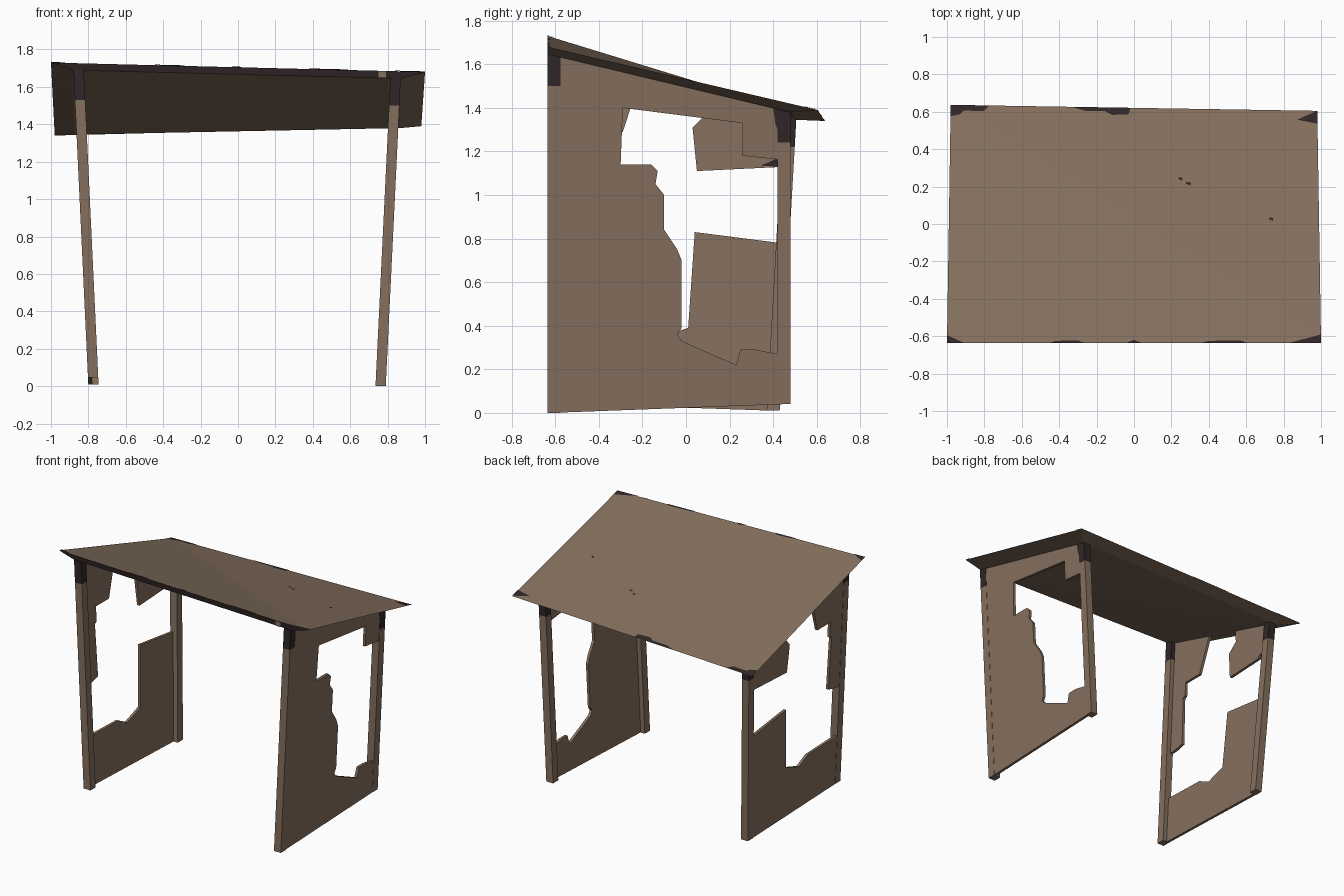
import bpy, bmesh
from mathutils import Vector


def material(name, rgb):
    m = bpy.data.materials.new(name)
    m.diffuse_color = (*rgb, 1)
    return m


WOOD = material("weathered_brown", (0.235, 0.162, 0.112))
DARK = material("dark_rot", (0.030, 0.019, 0.020))


def build(name, verts, faces, dark=(), solid=True):
    """Mesh object; face numbers listed in dark get the dark material."""
    bm = bmesh.new()
    vs = [bm.verts.new(v) for v in verts]
    for i, f in enumerate(faces):
        bm.faces.new([vs[k] for k in f]).material_index = int(i in dark)
    if solid:
        bmesh.ops.recalc_face_normals(bm, faces=bm.faces)
    me = bpy.data.meshes.new(name)
    bm.to_mesh(me)
    bm.free()
    me.materials.append(WOOD)
    me.materials.append(DARK)
    ob = bpy.data.objects.new(name, me)
    bpy.context.collection.objects.link(ob)
    return ob


def outer_x(side, z):
    """Outer face of the side frames, which lean outwards going up."""
    return 0.79 + 0.0485 * z if side > 0 else -(0.80 + 0.047 * z)


# Roof: warped top of two triangles, underside inset at the sides and back
FL, FR = Vector((-1, -0.635, 1.73)), Vector((1, -0.635, 1.68))
BL, BR = Vector((-0.98, 0.637, 1.34)), Vector((0.98, 0.605, 1.39))
under = [(-0.88, -0.63, 1.69), (0.87, -0.63, 1.645),
         (0.87, 0.48, 1.38), (-0.88, 0.51, 1.345)]
build("roof", [FL, FR, BR, BL] + under,
      [(0, 1, 3), (1, 2, 3), (4, 7, 5), (5, 7, 6),
       (0, 4, 5, 1), (1, 5, 6, 2), (2, 6, 7, 3), (3, 7, 4, 0)], dark=(4,))


def roof_point(x, y):
    """Point just above the roof top at plan position x, y."""
    u, v = (x + 1) / 2, (y + 0.635) / 1.255
    u, v = min(max(u, 0), 1), min(max(v, 0), 1)
    if u + v <= 1:
        p = FL + u * (FR - FL) + v * (BL - FL)
    else:
        p = BR + (1 - u) * (BL - BR) + (1 - v) * (FR - BR)
    return p + Vector((0, 0, 0.003))


# Dark worn patches along the roof edges and a few spots, counter-clockwise
patches = [
    [(-1, 0.56), (-0.95, 0.57), (-0.93, 0.59), (-0.82, 0.59), (-0.79, 0.62), (-1, 0.62)],
    [(-0.34, 0.62), (-0.27, 0.60), (-0.16, 0.60), (-0.12, 0.58), (-0.03, 0.585), (-0.02, 0.62)],
    [(0.89, 0.57), (1, 0.55), (1, 0.62), (0.92, 0.585)],
    [(-1, -0.635), (-0.91, -0.635), (-1, -0.595)],
    [(1, -0.635), (1, -0.59), (0.93, -0.61), (0.83, -0.635)],
    [(-0.45, -0.635), (-0.27, -0.635), (-0.30, -0.622), (-0.42, -0.625)],
    [(-0.04, -0.635), (0.04, -0.635), (0, -0.62)],
    [(0.36, -0.635), (0.60, -0.635), (0.57, -0.622), (0.4, -0.625)],
    [(0.235, 0.24), (0.255, 0.23), (0.26, 0.245), (0.24, 0.25)],
    [(0.275, 0.215), (0.30, 0.205), (0.305, 0.22), (0.28, 0.225)],
    [(0.725, 0.03), (0.75, 0.02), (0.75, 0.035), (0.73, 0.04)],
]
verts, faces = [], []
for poly in patches:
    faces.append(list(range(len(verts), len(verts) + len(poly))))
    verts += [roof_point(x, y) for x, y in poly]
build("roof_worn_patches", verts, faces, dark=range(len(faces)), solid=False)

# Bare chip in the dark front edge of the roof
build("front_edge_chip", [(0.75, -0.638, 1.65), (0.79, -0.638, 1.649),
                          (0.79, -0.638, 1.685), (0.75, -0.638, 1.686)],
      [(0, 1, 2, 3)], solid=False)


# Posts: square, leaning, with a dark top section
def post(name, side, y_low, y_high, z_low, z_cap, z_high):
    verts = []
    for z in (z_low, z_cap, z_high):
        t = (z - z_low) / (z_high - z_low)
        y = y_low + t * (y_high - y_low)
        xo = outer_x(side, z)
        xi = xo - side * 0.055
        verts += [(xo, y, z), (xi, y, z), (xi, y + 0.06, z), (xo, y + 0.06, z)]
    faces = [(0, 1, 2, 3), (8, 9, 10, 11)]
    for r in (0, 4):
        faces += [(r + i, r + (i + 1) % 4, r + 4 + (i + 1) % 4, r + 4 + i) for i in range(4)]
    build(name, verts, faces, dark=(1, 6, 7, 8, 9))


post("front_left_post", -1, -0.635, -0.635, 0.045, 1.53, 1.69)
post("front_right_post", 1, -0.635, -0.635, 0.0, 1.50, 1.645)
post("back_left_post", -1, 0.37, 0.447, 0.01, 1.22, 1.36)
post("back_right_post", 1, 0.42, 0.42, 0.04, 1.24, 1.395)


# Broken side panels: outlines in (y, z), given a small thickness
def panel(name, side, outline):
    n = len(outline)
    verts = [(outer_x(side, z) - side * d, y, z) for d in (0.002, 0.022) for y, z in outline]
    faces = [list(range(n)), list(range(2 * n - 1, n - 1, -1))]
    faces += [(i, (i + 1) % n, n + (i + 1) % n, n + i) for i in range(n)]
    build(name, verts, faces)


panel("right_panel", 1, [
    (-0.62, 0.0), (0.45, 0.04), (0.45, 0.27), (0.42, 0.27), (0.32, 0.29), (0.25, 0.29),
    (0.23, 0.22), (-0.02, 0.33), (-0.04, 0.36), (-0.02, 0.39), (-0.02, 0.70), (-0.04, 0.75),
    (-0.10, 0.84), (-0.10, 1.0), (-0.14, 1.05), (-0.13, 1.11), (-0.16, 1.14), (-0.30, 1.14),
    (-0.29, 1.40), (0.26, 1.33), (0.26, 1.18), (0.45, 1.16), (0.45, 1.395), (-0.62, 1.65)])
panel("left_lower_panel", -1, [
    (-0.62, 0.045), (0.40, 0.01), (0.43, 0.78), (0.04, 0.83), (0.01, 0.39),
    (-0.14, 0.34), (-0.24, 0.39), (-0.55, 0.40), (-0.62, 0.40)])
panel("left_front_upper_panel", -1, [
    (-0.62, 0.77), (-0.53, 0.77), (-0.45, 0.79), (-0.46, 1.17), (-0.44, 1.18), (-0.44, 1.29),
    (-0.29, 1.29), (-0.20, 1.565), (-0.62, 1.69)])
panel("left_back_upper_panel", -1, [
    (0.05, 1.11), (0.46, 1.13), (0.475, 1.36), (0.09, 1.475), (0.10, 1.38), (0.03, 1.31)])

# Dark stains on the panels beside the back posts
for name, side, depth, pts in (
        ("left_panel_stain", -1, 0.024, [(0.34, 1.135), (0.42, 1.13), (0.42, 1.17), (0.38, 1.15)]),
        ("right_panel_stain", 1, 0.0, [(0.40, 1.40), (0.41, 1.33), (0.43, 1.27), (0.43, 1.395)])):
    v = [(outer_x(side, z) - side * depth, y, z) for y, z in pts]
    build(name, v, [range(4)], dark=(0,), solid=False)
